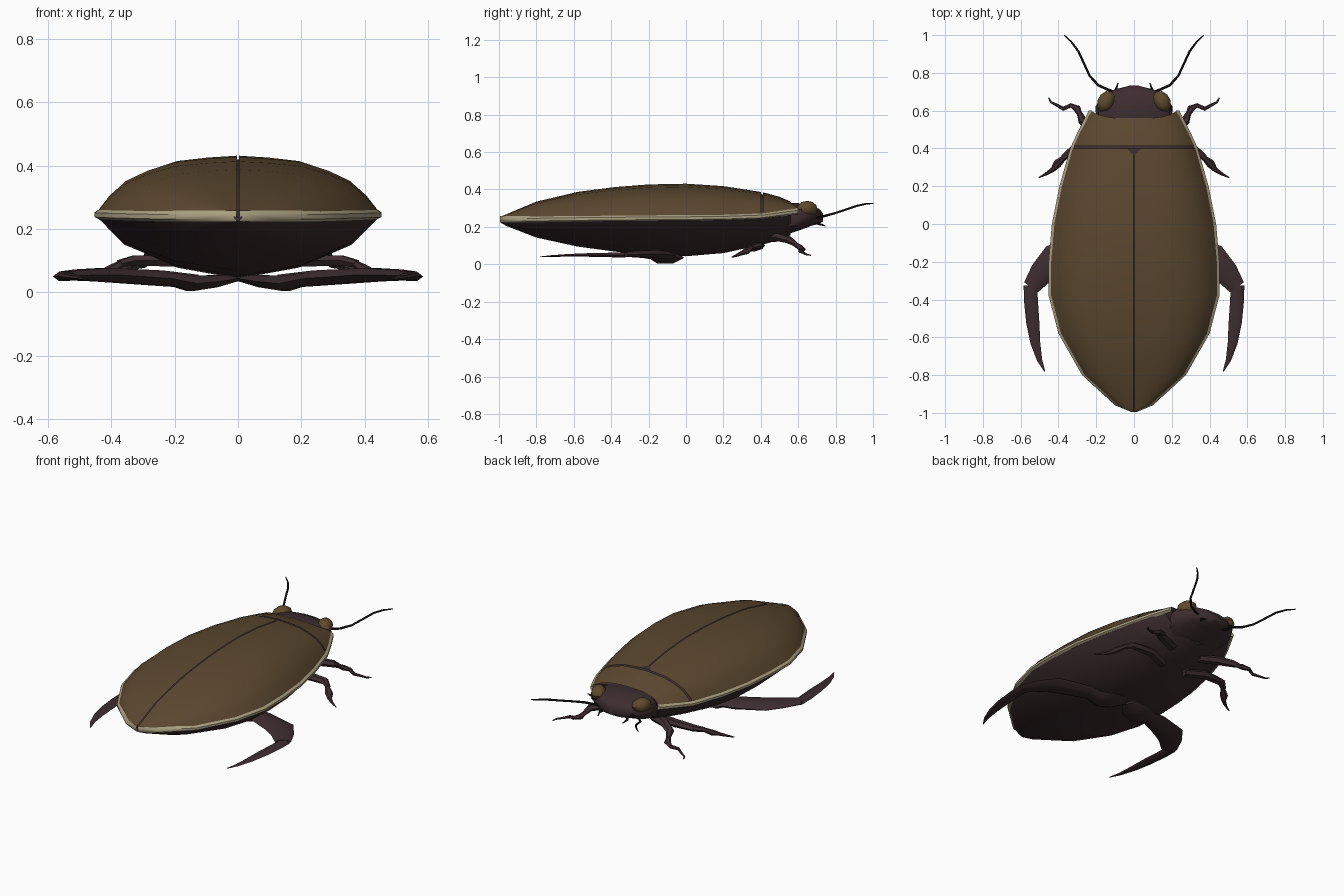
import bpy, bmesh, math
from mathutils import Vector

if "Cube" in bpy.data.objects:
    bpy.data.objects.remove(bpy.data.objects["Cube"])


def material(name, rgb):
    m = bpy.data.materials.new(name)
    m.diffuse_color = (*rgb, 1)
    m.use_nodes = True
    m.node_tree.nodes["Principled BSDF"].inputs["Base Color"].default_value = m.diffuse_color
    return m


BROWN = material("olive brown", (0.105, 0.064, 0.029))
DARK = material("dark plum brown", (0.047, 0.026, 0.029))
CREAM = material("cream", (0.42, 0.36, 0.23))
BLACK = material("black", (0.010, 0.008, 0.010))
EYE = material("amber brown", (0.115, 0.068, 0.026))


def finish(name, bm, mat, mirror=False, angle=35):
    bmesh.ops.remove_doubles(bm, verts=bm.verts, dist=0.0002)
    bmesh.ops.recalc_face_normals(bm, faces=bm.faces)
    me = bpy.data.meshes.new(name)
    bm.to_mesh(me)
    bm.free()
    me.materials.append(mat)
    ob = bpy.data.objects.new(name, me)
    bpy.context.collection.objects.link(ob)
    if mirror:
        ob.modifiers.new("mirror", 'MIRROR').use_mirror_merge = False
    bpy.ops.object.select_all(action='DESELECT')
    ob.select_set(True)
    bpy.context.view_layer.objects.active = ob
    bpy.ops.object.shade_smooth_by_angle(angle=math.radians(angle))
    return ob


def loft(name, rings, mat, closed=True, mirror=False, angle=35):
    """Skin a list of rings of equal length."""
    bm = bmesh.new()
    vs = [[bm.verts.new(p) for p in r] for r in rings]
    n = len(rings[0])
    for a, b in zip(vs, vs[1:]):
        for i in range(n if closed else n - 1):
            j = (i + 1) % n
            bm.faces.new((a[i], a[j], b[j], b[i]))
    if closed:
        bm.faces.new(vs[0])
        bm.faces.new(vs[-1])
    return finish(name, bm, mat, mirror, angle)


# Body stations: y, half width, rim height, top, bottom
BODY = [(-.995, .015, .240, .250, .225), (-.96, .10, .240, .268, .205),
        (-.80, .275, .240, .335, .143), (-.58, .40, .243, .387, .095),
        (-.38, .452, .245, .413, .068), (-.20, .452, .247, .427, .052),
        (0, .435, .248, .431, .043), (.20, .395, .250, .418, .060),
        (.40, .338, .257, .387, .103), (.412, .333, .258, .385, .106),
        (.50, .292, .270, .361, .130), (.56, .240, .283, .335, .155)]
UPPER = [(0, 1), (.22, .965), (.45, .9), (.64, .745), (.80, .55), (.92, .27), (1, 0)]
LOWER = [(.97, .08), (.79, .5), (.44, .83), (0, 1)]


def front_shift(y, f):
    # front corners of the thorax sweep forward around the head
    return y + (.04 * f ** 4 if y > .55 else 0)


def shell_ring(s, gap):
    y, w, rim, top, _ = s
    edge, base = max(w - .012, .006), rim + .013
    return [(gap + f * (edge - gap), front_shift(y, f),
             base + g * max(top - base, .001)) for f, g in UPPER]


# Dark inner body and belly
rings = []
for y, w, rim, top, bot in BODY:
    half = [(f * (w - .02) if w > .03 else f * w * .5,
             rim + g * (top - rim - .012)) for f, g in UPPER[:-1]]
    half += [(f * w, rim - g * (rim - bot)) for f, g in LOWER]
    pts = [(x, y, z) for x, z in half]
    rings.append(pts + [(-x, yy, z) for x, yy, z in pts[-2:0:-1]])
loft("belly", rings, DARK)

# Wing covers either side of a narrow seam, and the thorax shield
loft("wing_cover", [shell_ring(s, .003) for s in BODY[:9]], BROWN, False, True)
loft("thorax_shield", [shell_ring(s, 0) for s in BODY[9:]], BROWN, False, True)

# Cream rim band around the body edge
rim_rings = []
for y, w, rim, top, bot in BODY:
    e = .018 if w > .03 else .01
    rim_rings.append([(x, front_shift(y, 1), z) for x, z in (
        (w - e, rim + .018), (w, rim + .006), (w, rim - .008), (w - e, rim - .016))])
loft("rim_band", rim_rings, CREAM, True, True)

# Small triangular plate between the wing covers
bm = bmesh.new()
tri = [bm.verts.new(p) for p in ((-.04, .402, .388), (0, .36, .396), (.04, .402, .388))]
bm.faces.new(tri)
finish("scutellum", bm, DARK)

# Head: y, half width, bottom, top
HEAD = [(.50, .19, .15, .320), (.56, .20, .165, .330), (.62, .205, .185, .327),
        (.67, .175, .205, .316), (.71, .11, .215, .298), (.732, .025, .228, .275)]
rings = []
for y, w, lo, hi in HEAD:
    ring = []
    for k in range(14):
        a = math.tau * k / 14
        c, s = math.cos(a), math.sin(a)
        ring.append((w * math.copysign(abs(c) ** .75, c), y,
                     (lo + hi) / 2 + (hi - lo) / 2 * math.copysign(abs(s) ** .75, s)))
    rings.append(ring)
loft("head", rings, DARK, angle=40)

# Eyes
bm = bmesh.new()
bmesh.ops.create_uvsphere(bm, u_segments=10, v_segments=6, radius=1)
for v in bm.verts:
    x, y, z = v.co.x * .045, v.co.y * .06, v.co.z * .042
    c, s = math.cos(.5), math.sin(.5)
    v.co = (.148 + x * c - y * s, .648 + x * s + y * c, .297 + z)
finish("eye", bm, EYE, True)


def limb(name, path, mat, sides=6):
    """Tapered limb; path points are x, y, z, half width, half height."""
    pts = [Vector(p[:3]) for p in path]
    rings = []
    for i, p in enumerate(path):
        d = (pts[min(i + 1, len(pts) - 1)] - pts[max(i - 1, 0)]).normalized()
        side = d.cross(Vector((0, 0, 1))).normalized()
        up = side.cross(d)
        rings.append([pts[i] + side * p[3] * math.cos(math.tau * k / sides)
                      + up * p[4] * math.sin(math.tau * k / sides) for k in range(sides)])
    return loft(name, rings, mat, True, True)


# Hind legs: hip plate, broad thigh, paddle-like shin
limb("hind_hip", [(.01, -.06, .045, .04, .012), (.08, -.09, .035, .085, .022),
                  (.15, -.11, .028, .085, .028), (.24, -.13, .048, .05, .02)], DARK)
limb("hind_thigh", [(.13, -.10, .034, .04, .025), (.25, -.12, .045, .07, .028),
                    (.42, -.19, .055, .085, .025), (.49, -.26, .055, .065, .02),
                    (.545, -.335, .052, .045, .016)], DARK)
limb("hind_shin", [(.548, -.325, .05, .036, .016), (.546, -.40, .05, .037, .014),
                   (.536, -.52, .05, .035, .011), (.522, -.63, .048, .026, .008),
                   (.50, -.72, .044, .014, .005), (.473, -.78, .04, .003, .002)], DARK)

# Middle legs
limb("middle_thigh", [(.08, .35, .085, .03, .02), (.20, .39, .10, .033, .022),
                      (.33, .385, .10, .026, .018), (.375, .35, .09, .016, .013)], DARK)
limb("middle_shin", [(.365, .355, .092, .012, .012), (.405, .32, .068, .023, .016),
                     (.43, .288, .055, .013, .010), (.46, .268, .046, .009, .007),
                     (.505, .245, .038, .003, .003)], DARK)

# Front legs
limb("front_thigh", [(.10, .46, .14, .028, .024), (.20, .50, .145, .03, .024),
                     (.275, .55, .13, .024, .02), (.29, .59, .105, .014, .013)], DARK)
limb("front_shin", [(.285, .575, .112, .012, .012), (.30, .61, .09, .02, .015),
                    (.335, .628, .08, .012, .011), (.375, .61, .07, .011, .009),
                    (.41, .63, .06, .008, .006), (.44, .645, .052, .006, .005),
                    (.452, .668, .048, .003, .003)], DARK)

# Antennae and mouth feelers
limb("antenna", [(.08, .69, .245, .008, .008), (.14, .712, .25, .007, .007),
                 (.19, .735, .257, .007, .007), (.235, .785, .27, .006, .006),
                 (.265, .85, .291, .006, .006), (.295, .915, .313, .006, .006),
                 (.33, .962, .323, .005, .005), (.37, 1.0, .326, .003, .003)], BLACK)
limb("mouth_feeler", [(.07, .68, .225, .008, .008), (.095, .715, .215, .007, .007),
                      (.085, .745, .205, .003, .003)], BLACK)
